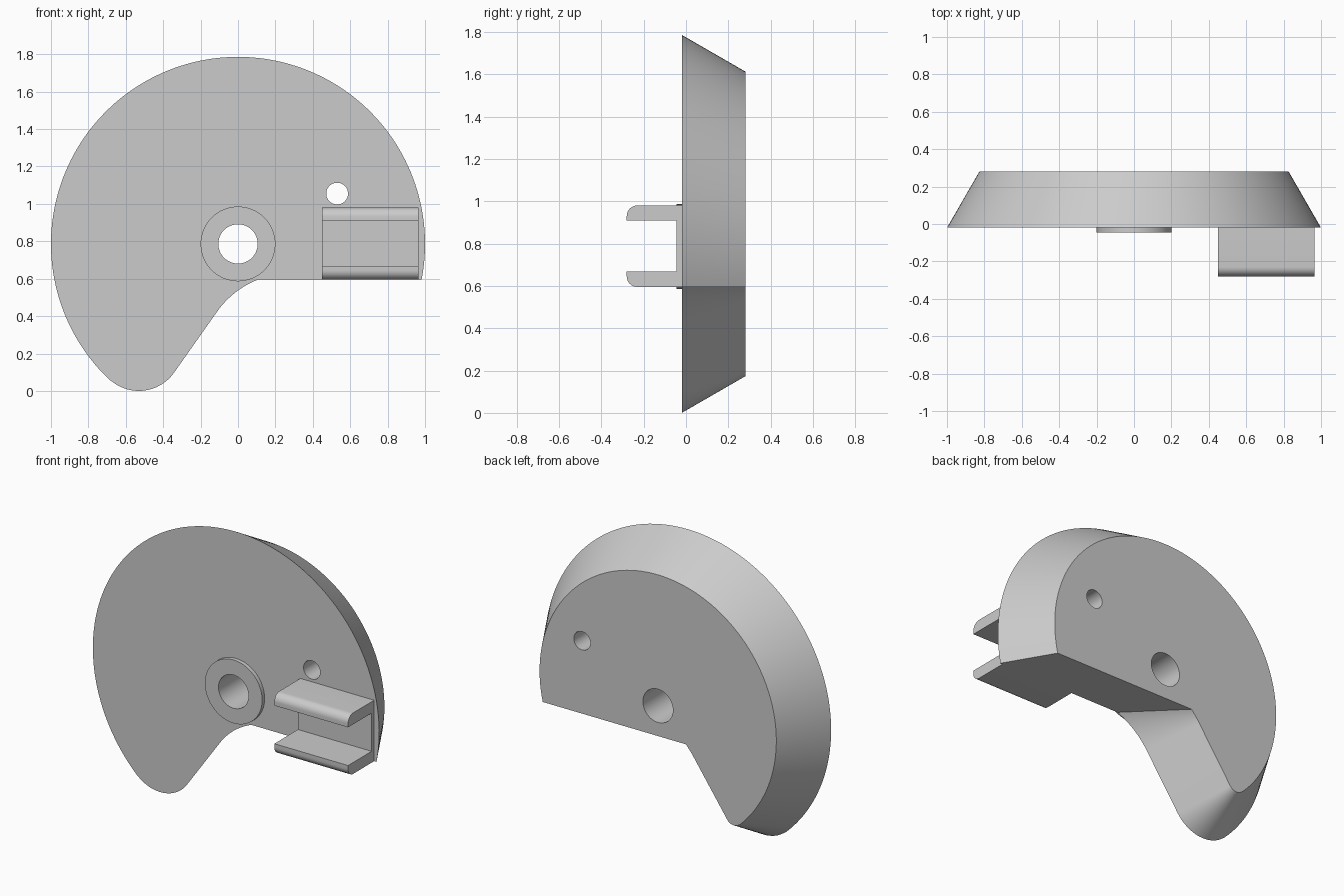
import bpy, bmesh
from math import sin, cos, asin, atan2, radians, pi
from mathutils import Vector, Matrix

if "Cube" in bpy.data.objects:
    bpy.data.objects.remove(bpy.data.objects["Cube"])

grey = bpy.data.materials.new("plain_grey")
grey.use_nodes = True
grey.diffuse_color = (0.6, 0.6, 0.6, 1)
grey.node_tree.nodes["Principled BSDF"].inputs["Base Color"].default_value = (0.6, 0.6, 0.6, 1)

HUB_Z, FLAT_Z = 0.786, 0.595
FRONT, BACK, RAISED = -0.02, 0.28, -0.045
DRAFT = 0.173


def make(name, bm):
    bmesh.ops.recalc_face_normals(bm, faces=bm.faces)
    mesh = bpy.data.meshes.new(name)
    bm.to_mesh(mesh)
    bm.free()
    mesh.materials.append(grey)
    obj = bpy.data.objects.new(name, mesh)
    bpy.context.collection.objects.link(obj)
    return obj


def select(obj):
    bpy.ops.object.select_all(action='DESELECT')
    obj.select_set(True)
    bpy.context.view_layer.objects.active = obj


def smooth(obj):
    select(obj)
    bpy.ops.object.shade_smooth_by_angle(angle=radians(15))


def loft(name, a, b):
    """Solid between two matching loops of points."""
    bm = bmesh.new()
    va, vb = [bm.verts.new(p) for p in a], [bm.verts.new(p) for p in b]
    bm.faces.new(va)
    bm.faces.new(vb[::-1])
    for i in range(len(va)):
        j = (i + 1) % len(va)
        bm.faces.new((va[i], vb[i], vb[j], va[j]))
    return make(name, bm)


def cylinder(name, x, z, radius, y0, y1):
    bm = bmesh.new()
    place = Matrix.Translation((x, (y0 + y1) / 2, z)) @ Matrix.Rotation(pi / 2, 4, 'X')
    bmesh.ops.create_cone(bm, cap_ends=True, segments=64, radius1=radius,
                          radius2=radius, depth=y1 - y0, matrix=place)
    return make(name, bm)


def drill(obj, x, z, radius):
    cutter = cylinder("hole_cutter", x, z, radius, -0.5, 0.5)
    cutter.hide_render = True
    mod = obj.modifiers.new("hole", 'BOOLEAN')
    mod.operation, mod.solver, mod.object = 'DIFFERENCE', 'EXACT', cutter
    select(obj)
    bpy.ops.object.modifier_apply(modifier=mod.name)
    bpy.data.objects.remove(cutter)


def arc(cx, cz, r, a0, a1, n):
    return [(cx + r * cos(a0 + (a1 - a0) * i / n),
             cz + r * sin(a0 + (a1 - a0) * i / n)) for i in range(n + 1)]


def body_profile(inset, y):
    """Disc rim, rounded leg tip and concave flank, all moved in by inset."""
    tip = Vector((-0.53, 0.23))
    rim_end = atan2(tip.y - HUB_Z, tip.x) + 2 * pi
    flank = radians(-35.2)
    out, along = Vector((cos(flank), sin(flank))), Vector((-sin(flank), cos(flank)))
    hollow = tip + out * (0.23 + 0.48) + along * 0.4
    rim, r = 1 - inset, 0.48 + inset
    pts = arc(0, HUB_Z, rim, asin((FLAT_Z - HUB_Z) / rim), rim_end, 120)
    pts += arc(tip.x, tip.y, 0.23 - inset, rim_end, flank + 2 * pi, 16)[1:]
    pts += arc(hollow.x, hollow.y, r, flank + pi, pi - asin((FLAT_Z - hollow.y) / r), 12)
    return [(x, y, z) for x, z in pts]


# Tapered body with its two holes
body = loft("tapered_body", body_profile(0, FRONT), body_profile(DRAFT, BACK))
drill(body, 0, HUB_Z, 0.105)
drill(body, 0.53, 1.055, 0.058)
smooth(body)

# Raised ring around the centre bore
ring = cylinder("hub_ring", 0, HUB_Z, 0.2, RAISED, FRONT)
drill(ring, 0, HUB_Z, 0.105)
smooth(ring)

# U-shaped channel with rounded outer lips
low, high, wall, lip, rnd = FLAT_Z, 0.98, 0.072, -0.28, 0.05
section = [(FRONT, low)]
section += arc(lip + rnd, low + rnd, rnd, 1.5 * pi, pi, 10)
section += [(lip, low + wall), (RAISED, low + wall), (RAISED, high - wall), (lip, high - wall)]
section += arc(lip + rnd, high - rnd, rnd, pi, 0.5 * pi, 10)
section += [(FRONT, high)]
channel = loft("side_channel", *[[(x, y, z) for y, z in section] for x in (0.45, 0.965)])
smooth(channel)
